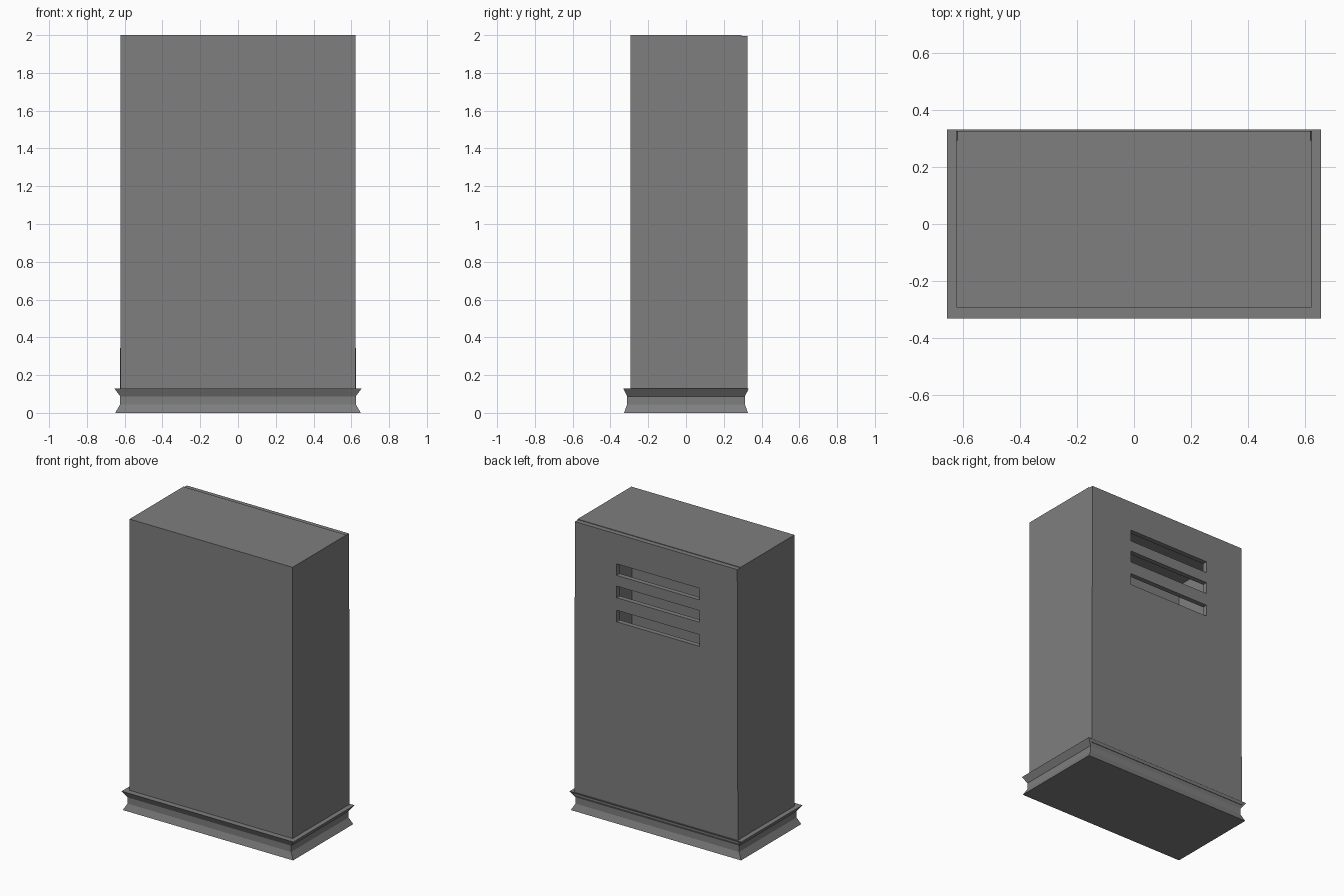
import bpy, bmesh
from math import pi

if "Cube" in bpy.data.objects:
    bpy.data.objects.remove(bpy.data.objects["Cube"])

# Dark grey painted metal
dark = bpy.data.materials.new("dark_grey")
dark.diffuse_color = (0.21, 0.21, 0.21, 1)
dark.use_nodes = True
dark.node_tree.nodes["Principled BSDF"].inputs["Base Color"].default_value = dark.diffuse_color


def mesh_object(name, bm):
    bmesh.ops.recalc_face_normals(bm, faces=bm.faces)
    me = bpy.data.meshes.new(name)
    bm.to_mesh(me)
    bm.free()
    me.materials.append(dark)
    ob = bpy.data.objects.new(name, me)
    bpy.context.collection.objects.link(ob)
    return ob


def rect_loop(bm, hx, hy, z):
    return [bm.verts.new((sx * hx, sy * hy, z))
            for sx, sy in ((-1, -1), (1, -1), (1, 1), (-1, 1))]


# Plinth: waisted moulding, rectangular rings stacked along a profile
bm = bmesh.new()
profile = [(0.650, 0.328, 0.0), (0.624, 0.312, 0.045),
           (0.624, 0.312, 0.088), (0.655, 0.332, 0.13)]
rings = [rect_loop(bm, *p) for p in profile]
for a, b in zip(rings, rings[1:]):
    for i in range(4):
        j = (i + 1) % 4
        bm.faces.new((a[i], a[j], b[j], b[i]))
bm.faces.new(rings[0][::-1])
bm.faces.new(rings[-1])
mesh_object("plinth", bm)

# Cabinet shell: hollow box, open at the back, with thin walls
bm = bmesh.new()
low, top = rect_loop(bm, 0.622, 0.293, 0.11), rect_loop(bm, 0.622, 0.293, 2.0)
bm.faces.new(low[::-1])
bm.faces.new(top)
for i in (0, 1, 3):
    j = (i + 1) % 4
    bm.faces.new((low[i], low[j], top[j], top[i]))
shell = mesh_object("cabinet_shell", bm)
wall = shell.modifiers.new("wall", 'SOLIDIFY')
wall.thickness = 0.02
wall.offset = -1
wall.use_even_offset = True

# Back panel: flat outline with three vent slots, extruded to thickness
cu = bpy.data.curves.new("back_panel", 'CURVE')
cu.dimensions = '2D'
cu.fill_mode = 'BOTH'
cu.extrude = 0.017
cu.materials.append(dark)


def outline(points):
    sp = cu.splines.new('POLY')
    sp.points.add(len(points) - 1)
    for p, (x, z) in zip(sp.points, points):
        p.co = (x, z, 0, 1)
    sp.use_cyclic_u = True
    sp.use_smooth = False


outline([(-0.624, 0.11), (0.624, 0.11), (0.619, 1.996), (-0.619, 1.996)])
x0, x1 = -0.33, 0.3
for z in (1.75, 1.596, 1.43):
    outline([(x0, z - 0.04), (x1, z - 0.04), (x1, z + 0.04), (x0, z + 0.04)])
panel = bpy.data.objects.new("back_panel", cu)
bpy.context.collection.objects.link(panel)
panel.rotation_euler = (pi / 2, 0, 0)
panel.location.y = 0.309
